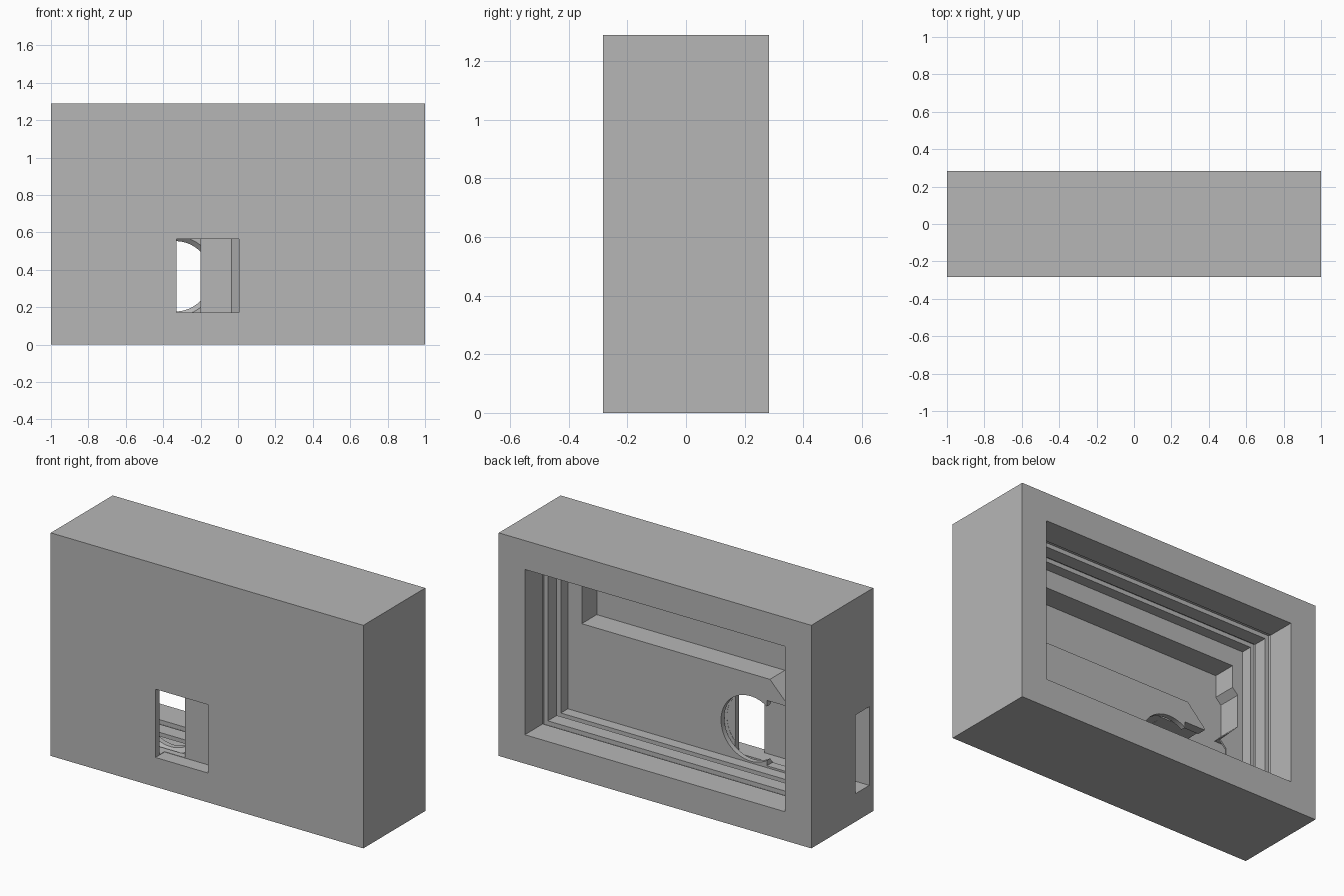
import bpy
import bmesh
import math
from mathutils import Matrix

if "Cube" in bpy.data.objects:
    bpy.data.objects.remove(bpy.data.objects["Cube"], do_unlink=True)

grey = bpy.data.materials.new("plain grey")
grey.use_nodes = True
grey.diffuse_color = (0.47, 0.47, 0.47, 1)
grey.node_tree.nodes["Principled BSDF"].inputs["Base Color"].default_value = grey.diffuse_color


def finish(name, bm):
    bmesh.ops.recalc_face_normals(bm, faces=bm.faces)
    mesh = bpy.data.meshes.new(name)
    bm.to_mesh(mesh)
    bm.free()
    mesh.materials.append(grey)
    obj = bpy.data.objects.new(name, mesh)
    bpy.context.collection.objects.link(obj)
    return obj


def prism(name, points, start, vector):
    """Extrude a closed profile, given by a point-placing function, along a vector."""
    bm = bmesh.new()
    face = bm.faces.new([bm.verts.new(start(a, b)) for a, b in points])
    new = bmesh.ops.extrude_face_region(bm, geom=[face])["geom"]
    verts = [v for v in new if isinstance(v, bmesh.types.BMVert)]
    bmesh.ops.translate(bm, verts=verts, vec=vector)
    return finish(name, bm)


def box(name, x, y, z):
    corners = [(x[0], z[0]), (x[1], z[0]), (x[1], z[1]), (x[0], z[1])]
    return prism(name, corners, lambda a, b: (a, y[0], b), (0, y[1] - y[0], 0))


def disc(name, r_front, r_back, y, x, z):
    bm = bmesh.new()
    bmesh.ops.create_cone(bm, cap_ends=True, segments=64, radius1=r_front,
                          radius2=r_back, depth=y[1] - y[0])
    bm.transform(Matrix.Translation((x, sum(y) / 2, z)) @ Matrix.Rotation(-math.pi / 2, 4, "X"))
    return finish(name, bm)


def carve(target, cutter):
    cutter.hide_render = True
    mod = target.modifiers.new(cutter.name, "BOOLEAN")
    mod.operation = "DIFFERENCE"
    mod.solver = "EXACT"
    mod.object = cutter
    bpy.ops.object.select_all(action="DESELECT")
    bpy.context.view_layer.objects.active = target
    target.select_set(True)
    bpy.ops.object.modifier_apply(modifier=mod.name)
    bpy.data.objects.remove(cutter, do_unlink=True)


HALF, DEPTH, TOP = 1.0, 0.283, 1.29
MARGIN = 0.167
FRONT_WALL = -0.247

case = box("case", (-HALF, HALF), (-DEPTH, DEPTH), (0, TOP))

# Main compartment, open at the back
carve(case, box("compartment", (MARGIN - HALF, HALF - MARGIN), (-0.11, 0.4),
                (MARGIN, TOP - MARGIN)))

# Two grooves around the compartment walls
for low, high in ((0.073, 0.119), (-0.046, -0.01)):
    edge = MARGIN - 0.025
    carve(case, box("groove", (edge - HALF, HALF - edge), (low, high), (edge, TOP - edge)))

# Wide recess with a sloped corner leading down to the side
recess = [(0.744, 1.015), (0.744, 0.683), (-0.46, 0.683), (-0.575, 0.565), (-0.575, 0.19),
          (-0.72, 0.19), (-0.72, 0.5), (-0.68, 0.54), (-0.8, 0.66), (-0.8, 0.85), (-0.765, 0.885),
          (-0.765, 1.015)]
carve(case, prism("recess", recess, lambda a, b: (a, FRONT_WALL, b), (0, 0.2, 0)))

# Slot entering from the side
carve(case, box("side_slot", (-1.1, -0.6), (FRONT_WALL, -0.12), (0.162, 0.617)))

# Pocket between the front wall and the round opening
carve(case, box("pocket", (-0.62, -0.2), (-0.246, -0.163), (0.172, 0.564)))

# Front window with a sloped end in front of the thin plate
window = [(-0.33, -0.4), (0.005, -0.4), (0.005, -0.242), (-0.035, -0.2), (-0.33, -0.2)]
carve(case, prism("window", window, lambda a, b: (a, b, 0.17), (0, 0, 0.395)))

# Round opening, bevelled on the inner side, with a notch to its right
carve(case, disc("round_opening", 0.188, 0.188, (-0.165, -0.05), -0.335, 0.365))
carve(case, disc("round_bevel", 0.215, 0.188, (-0.164, -0.14), -0.335, 0.365))
carve(case, box("notch", (-0.6, -0.44), (-0.2, -0.06), (0.178, 0.556)))

bpy.ops.object.shade_smooth_by_angle(angle=math.radians(20))
